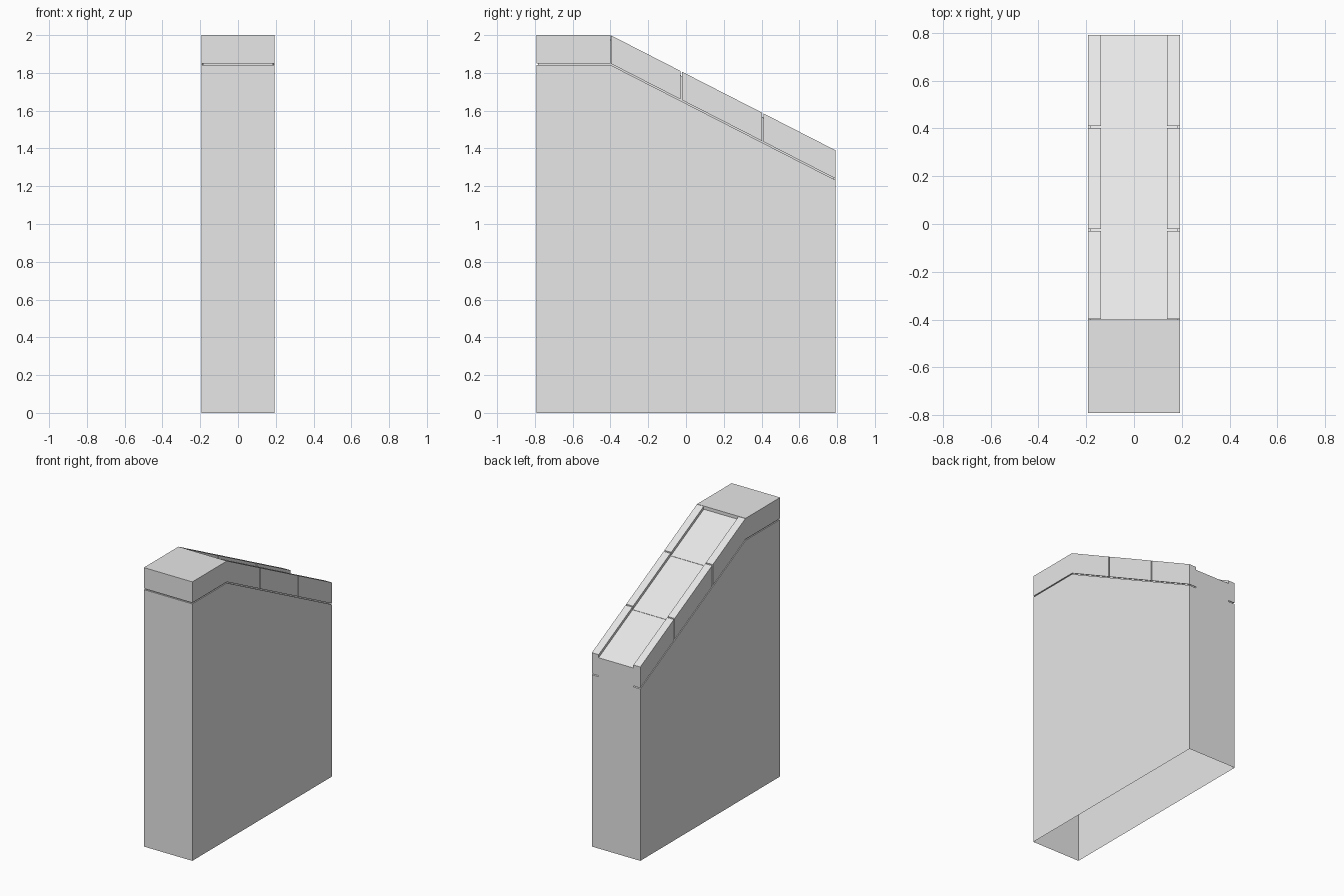
import bpy
import bmesh

if "Cube" in bpy.data.objects:
    bpy.data.objects.remove(bpy.data.objects["Cube"])

stone = bpy.data.materials.new("pale_grey_stone")
stone.use_nodes = True
GREY = (0.8, 0.8, 0.8, 1)
stone.diffuse_color = GREY
stone.node_tree.nodes["Principled BSDF"].inputs["Base Color"].default_value = GREY

HALF_WIDTH, RAIL_INNER = 0.192, 0.138
FRONT, KNEE, BACK = -0.792, -0.4, 0.792
HIGH, LOW = 2.0, 1.39
CAP, JOINT, CHANNEL = 0.15, 0.008, 0.022


def top(y):
    """Height of the coping: level at the front, then sloping down."""
    if y <= KNEE:
        return HIGH
    return HIGH + (LOW - HIGH) * (y - KNEE) / (BACK - KNEE)


def prism(name, profile, x0, x1, open_bottom=False):
    """Extrude a (y, z) profile from x0 to x1."""
    bm = bmesh.new()
    rings = [[bm.verts.new((x, y, z)) for y, z in profile] for x in (x0, x1)]
    bm.faces.new(rings[0])
    bm.faces.new(rings[1])
    n = len(profile)
    for i in range(n):
        j = (i + 1) % n
        bm.faces.new((rings[0][i], rings[0][j], rings[1][j], rings[1][i]))
    bmesh.ops.recalc_face_normals(bm, faces=bm.faces)
    if open_bottom:
        floor = [f for f in bm.faces if all(v.co.z < 0.001 for v in f.verts)]
        bmesh.ops.delete(bm, geom=floor, context="FACES_ONLY")
    mesh = bpy.data.meshes.new(name)
    bm.to_mesh(mesh)
    bm.free()
    mesh.materials.append(stone)
    obj = bpy.data.objects.new(name, mesh)
    bpy.context.collection.objects.link(obj)


def band(ys, lower, upper):
    """Profile following the coping between two depths below it."""
    return ([(y, top(y) - lower) for y in ys]
            + [(y, top(y) - upper) for y in reversed(ys)])


# Hollow wall, open underneath
BODY_TOP = CAP + JOINT
prism("wall_body",
      [(FRONT, 0), (BACK, 0)] + [(y, top(y) - BODY_TOP) for y in (BACK, KNEE, FRONT)],
      -HALF_WIDTH, HALF_WIDTH, open_bottom=True)

# Recessed mortar seen in the joints
prism("joint_mortar",
      band((FRONT + JOINT, KNEE, BACK - JOINT), BODY_TOP, CHANNEL + 0.002),
      -HALF_WIDTH + JOINT, HALF_WIDTH - JOINT)

# Level front coping block
prism("front_coping", band((FRONT, KNEE), CAP, 0), -HALF_WIDTH, HALF_WIDTH)

# Sloping rail stones on both sides and the sunken slabs between them
stops = (KNEE, -0.025, 0.407, BACK)
for i, (start, end) in enumerate(zip(stops, stops[1:]), 1):
    trim = 0 if end == BACK else JOINT / 2
    rail_start = start + (0.002 if start == KNEE else JOINT / 2)
    rail = band((rail_start, end - trim), CAP, 0)
    prism(f"left_rail_stone_{i}", rail, RAIL_INNER, HALF_WIDTH)
    prism(f"right_rail_stone_{i}", rail, -HALF_WIDTH, -RAIL_INNER)
    slab = band((start + 0.001, end - (0.001 if trim else 0)), BODY_TOP, CHANNEL)
    prism(f"channel_slab_{i}", slab, -RAIL_INNER, RAIL_INNER)
